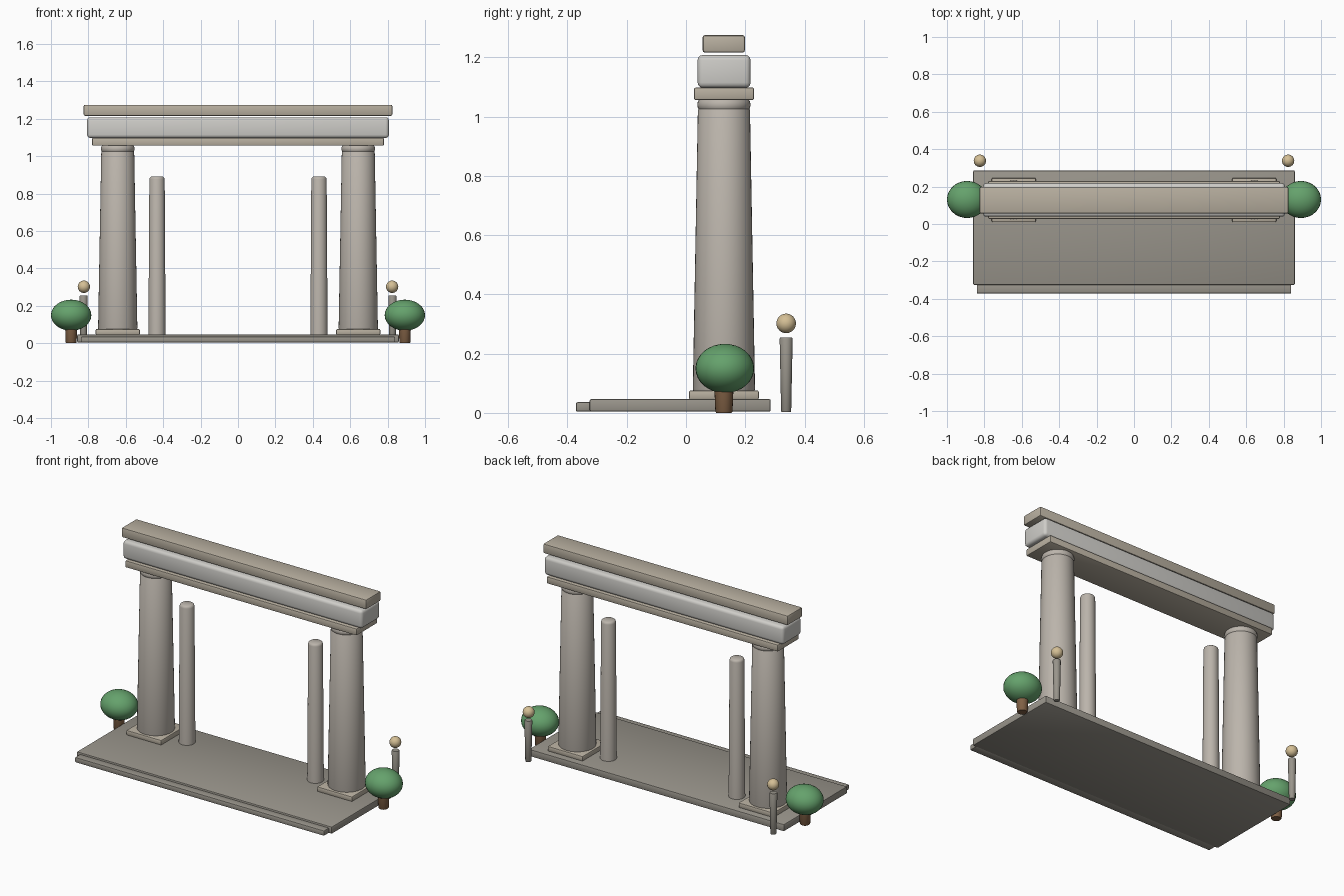
import bpy, math

if "Cube" in bpy.data.objects:
    bpy.data.objects.remove(bpy.data.objects["Cube"])


def mat(name, col):
    m = bpy.data.materials.new(name)
    m.diffuse_color = (*col, 1)
    m.use_nodes = True
    m.node_tree.nodes["Principled BSDF"].inputs["Base Color"].default_value = m.diffuse_color
    return m


STONE = mat("stone", (0.50, 0.46, 0.41))
PALE = mat("pale_stone", (0.62, 0.61, 0.58))
DARK = mat("dark_stone", (0.32, 0.30, 0.26))
TAN = mat("tan_stone", (0.48, 0.43, 0.35))
GREEN = mat("foliage_green", (0.13, 0.36, 0.15))
BROWN = mat("bark_brown", (0.22, 0.12, 0.06))
GLOW = mat("lamp_cream", (0.66, 0.52, 0.30))


def finish(o, name, m):
    o.name = name
    o.data.materials.append(m)
    bpy.ops.object.shade_smooth_by_angle(angle=math.radians(40))


def box(name, x0, x1, y0, y1, z0, z1, bevel, m, seg=2):
    bpy.ops.mesh.primitive_cube_add(size=1, location=((x0 + x1) / 2, (y0 + y1) / 2, (z0 + z1) / 2))
    o = bpy.context.object
    o.scale = (x1 - x0, y1 - y0, z1 - z0)
    bpy.ops.object.transform_apply(location=False, rotation=False, scale=True)
    b = o.modifiers.new("bevel", 'BEVEL')
    b.width, b.segments = bevel, seg
    bpy.ops.object.modifier_apply(modifier="bevel")
    finish(o, name, m)


def lathe(name, x, y, profile, m, n=32):
    # capped solid of revolution from (radius, z) points
    verts = [(r * math.cos(2 * math.pi * i / n), r * math.sin(2 * math.pi * i / n), z)
             for r, z in profile for i in range(n)]
    faces = [(k * n + i, k * n + (i + 1) % n, (k + 1) * n + (i + 1) % n, (k + 1) * n + i)
             for k in range(len(profile) - 1) for i in range(n)]
    faces.append(tuple(reversed(range(n))))
    faces.append(tuple(range((len(profile) - 1) * n, len(profile) * n)))
    me = bpy.data.meshes.new(name)
    me.from_pydata(verts, [], faces)
    o = bpy.data.objects.new(name, me)
    bpy.context.collection.objects.link(o)
    bpy.ops.object.select_all(action='DESELECT')
    bpy.context.view_layer.objects.active = o
    o.select_set(True)
    o.location = (x, y, 0)
    finish(o, name, m)


def ball(name, loc, radii, m):
    bpy.ops.mesh.primitive_uv_sphere_add(segments=32, ring_count=16, radius=1, location=loc)
    o = bpy.context.object
    o.scale = radii
    bpy.ops.object.transform_apply(location=False, rotation=False, scale=True)
    finish(o, name, m)


# floor and front step
box("platform", -0.86, 0.86, -0.325, 0.286, 0.004, 0.047, 0.006, DARK)
box("front_step", -0.84, 0.84, -0.372, -0.315, 0.004, 0.036, 0.006, DARK)

# stacked beams
box("lower_beam", -0.78, 0.78, 0.027, 0.23, 1.056, 1.098, 0.006, TAN)
box("middle_beam", -0.807, 0.807, 0.039, 0.218, 1.097, 1.208, 0.018, PALE, 3)
box("top_beam", -0.825, 0.825, 0.056, 0.199, 1.216, 1.275, 0.008, TAN)

YC = 0.128
for s, side in ((-1, "left"), (1, "right")):
    # main column with square plinth and neck ring
    cx = s * 0.643
    box(side + "_plinth", cx - 0.118, cx + 0.118, YC - 0.118, YC + 0.118, 0.045, 0.076, 0.006, TAN)
    lathe(side + "_column", cx, YC,
          [(0.102, 0.07), (0.105, 0.08), (0.088, 1.022), (0.084, 1.028)], STONE, 40)
    lathe(side + "_neck_ring", cx, YC,
          [(0.083, 1.022), (0.088, 1.029), (0.09, 1.04), (0.088, 1.051), (0.083, 1.058)], STONE, 40)
    # slim inner column
    lathe(side + "_inner_column", s * 0.433, YC,
          [(0.046, 0.045), (0.041, 0.877), (0.038, 0.886), (0.031, 0.891)], STONE)
    # round shrub
    lathe(side + "_shrub_trunk", s * 0.892, YC, [(0.026, 0.0), (0.029, 0.005), (0.033, 0.10)], BROWN, 20)
    ball(side + "_shrub_foliage", (s * 0.892, YC + 0.003, 0.15), (0.108, 0.099, 0.083), GREEN)
    # lamp behind the platform
    lathe(side + "_lamp_post", s * 0.826, 0.338,
          [(0.015, 0.003), (0.017, 0.006), (0.022, 0.25), (0.02, 0.254)], DARK, 20)
    ball(side + "_lamp_globe", (s * 0.824, 0.338, 0.302), (0.033, 0.033, 0.033), GLOW)
